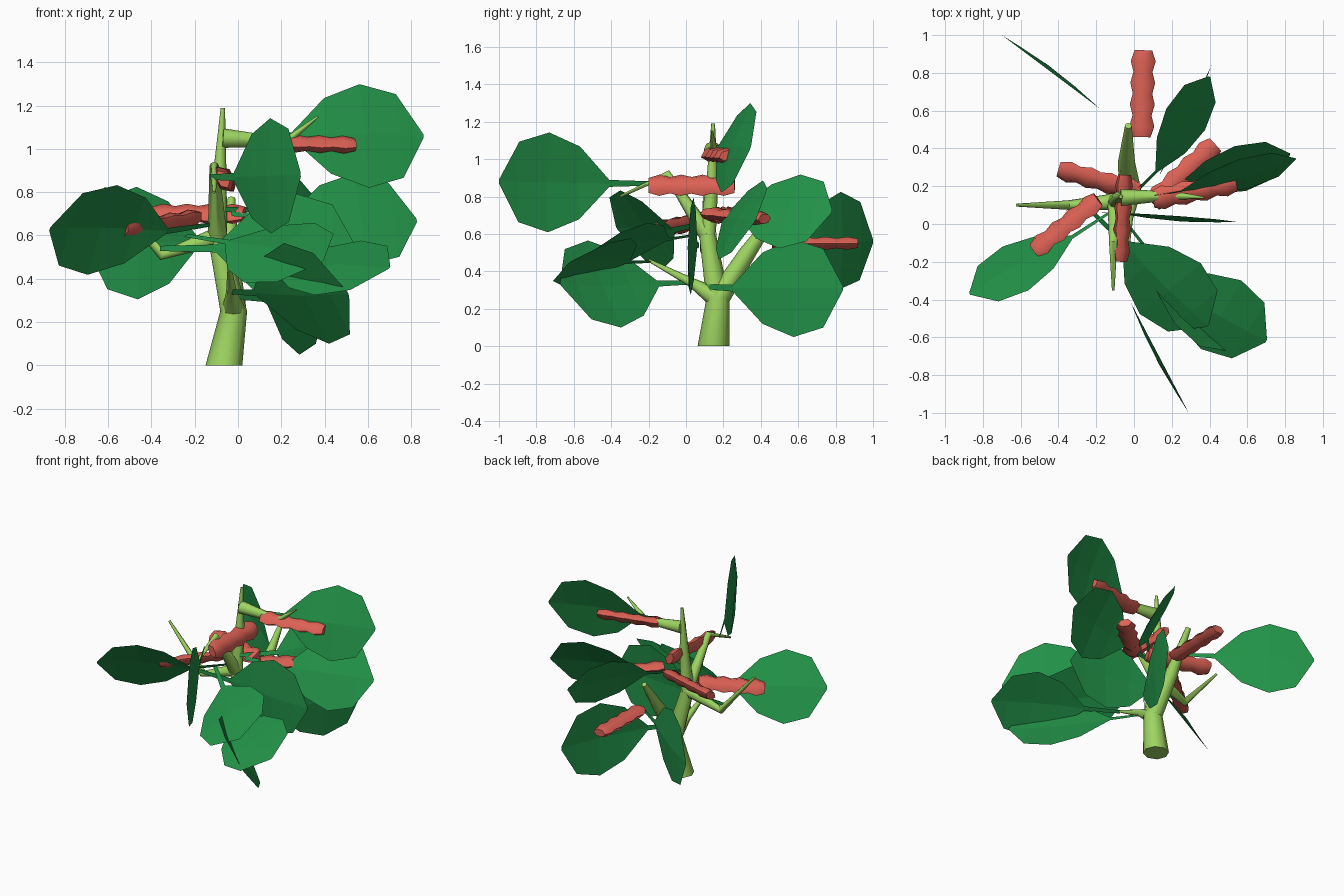
import bpy, math
from mathutils import Vector

if "Cube" in bpy.data.objects:
    bpy.data.objects.remove(bpy.data.objects["Cube"])


def material(name, rgb):
    m = bpy.data.materials.new(name)
    m.diffuse_color = (*rgb, 1)
    m.use_nodes = True
    m.node_tree.nodes["Principled BSDF"].inputs["Base Color"].default_value = m.diffuse_color
    return m


STEM = material("stem_green", (0.34, 0.66, 0.12))
LEAF = material("leaf_green", (0.016, 0.29, 0.065))
CORAL = material("coral_red", (0.72, 0.12, 0.09))


def make(name, verts, faces, mat, smooth):
    me = bpy.data.meshes.new(name)
    me.from_pydata([tuple(v) for v in verts], [], faces)
    me.materials.append(mat)
    ob = bpy.data.objects.new(name, me)
    bpy.context.collection.objects.link(ob)
    if smooth:
        bpy.context.view_layer.objects.active = ob
        ob.select_set(True)
        bpy.ops.object.shade_smooth_by_angle(angle=math.radians(50))
        ob.select_set(False)
    return ob


def loft(name, rings, mat, smooth):
    """Skin equal-sized rings of points and cap both ends."""
    n = len(rings[0])
    verts = [p for r in rings for p in r]
    faces = [(i * n + j, i * n + (j + 1) % n, (i + 1) * n + (j + 1) % n, (i + 1) * n + j)
             for i in range(len(rings) - 1) for j in range(n)]
    faces += [tuple(reversed(range(n))), tuple(range(len(verts) - n, len(verts)))]
    return make(name, verts, faces, mat, smooth)


def oval(c, a, b, sides):
    return [c + a * math.cos(2 * math.pi * k / sides) + b * math.sin(2 * math.pi * k / sides)
            for k in range(sides)]


def stem(name, pts, ref, flat=False):
    """Tapered tube through (x, y, z, radius) points."""
    cs = [Vector(p[:3]) for p in pts]
    rings = []
    for i, c in enumerate(cs):
        d = (cs[min(i + 1, len(cs) - 1)] - cs[max(i - 1, 0)]).normalized()
        if flat:
            d = Vector((0, 0, 1))
        a = Vector(ref)
        a = (a - d * a.dot(d)).normalized()
        rings.append(oval(c, a * pts[i][3], d.cross(a) * pts[i][3], 8))
    return loft(name, rings, STEM, True)


def frame(start, tip, width):
    s, t, w = Vector(start), Vector(tip), Vector(width)
    d = (t - s).normalized()
    w = (w - d * w.dot(d)).normalized()
    return s, t, w, d.cross(w)


def flower(name, start, tip, width):
    """Flattened, knobbly spike."""
    s, t, w, n = frame(start, tip, width)
    rad = [0.72, 1, 0.76, 1, 0.78, 1, 0.76, 1, 0.7]
    rings = [oval(s.lerp(t, i / 8), w * 0.066 * r, n * 0.04 * r, 6)
             for i, r in enumerate(rad)]
    return loft(name, rings, CORAL, True)


# position along blade, half width, midrib lift
BLADE = [(0, 0.018, 0), (0.27, 0.19, 0.015), (0.55, 0.26, 0.02), (0.82, 0.21, 0.01), (1, 0.01, 0)]


def leaf(name, start, base, tip, width):
    """Ribbon stalk from start to base, then a slightly folded blade to the tip."""
    b, t, w, n = frame(base, tip, width)
    s = Vector(start)
    k = (t - b).length / 0.65
    rows = [(s, 0.012, 0)] + [(b.lerp(t, u), hw * k, f) for u, hw, f in BLADE]
    verts, faces = [], []
    for c, hw, f in rows:
        verts += [c - w * hw, c + n * f, c + w * hw]
    for i in range(len(rows) - 1):
        o = i * 3
        faces += [(o, o + 1, o + 4, o + 3), (o + 1, o + 2, o + 5, o + 4)]
    return make(name, verts, faces, LEAF, False)


# trunk
stem("trunk", [(-.065, .147, 0, .085), (-.02, .17, .25, .062), (-.095, .115, .6, .045),
               (-.085, .14, .87, .032), (-.07, .145, 1.19, .01)], (1, 0, 0), True)

# branches
stem("back_branch", [(-.02, .17, .25, .06), (-.04, .33, .5, .045), (-.03, .52, .77, .018)], (1, 0, 0))
stem("left_branch", [(-.08, .12, .6, .045), (-.35, .1, .51, .025), (-.62, .1, .82, .008)], (0, 1, 0))
stem("front_branch", [(-.095, .11, .6, .045), (-.11, -.1, .92, .022), (-.11, -.35, .8, .007)], (1, 0, 0))
stem("low_branch", [(-.02, .16, .26, .055), (-.03, .03, .34, .025), (-.04, -.2, .46, .008)], (1, 0, 0))
stem("right_branch", [(-.07, .14, 1.05, .045), (.22, .15, 1.03, .022), (.37, .14, 1.15, .005)], (0, 1, 0))

# flower spikes: start, tip, width direction
FLOWERS = [
    ((.04, .46, .55), (.05, .92, .55), (1, 0, 0)),
    ((.1, .13, 1.03), (.54, .22, 1.02), (-.2, 1, .3)),
    ((.1, .11, .71), (.43, .42, .68), (-.7, .7, .1)),
    ((.03, .17, .7), (-.4, .29, .7), (.2, .8, .5)),
    ((-.19, .13, .68), (-.53, -.14, .625), (.5, -.6, .5)),
    ((-.05, .26, .86), (-.07, -.2, .86), (-.5, 0, .85)),
]
for i, f in enumerate(FLOWERS):
    flower(f"flower_spike_{i + 1}", *f)

# leaves: stalk start, blade base, tip, width direction
LEAVES = [
    ((-.13, -.2, .87), (-.02, -.41, .87), (.29, -1.0, .88), (0, 0, 1)),
    ((-.03, .51, .57), (-.18, .61, .57), (-.7, 1.0, .56), (0, 0, 1)),
    ((-.13, .06, .65), (-.33, -.07, .62), (-.87, -.37, .63), (.1, -.5, .75)),
    ((.0, .13, 1.05), (.25, .17, 1.06), (.857, .345, 1.06), (-.08, .15, .49)),
    ((-.03, .12, .7), (.24, .2, .68), (.826, .37, .67), (-.05, .13, .24)),
    ((-.06, .1, .72), (.12, .28, .72), (.4, .78, .72), (-.5, .2, .9)),
    ((-.36, .07, .54), (-.1, .06, .54), (.55, .01, .53), (0, .03, 1)),
    ((-.24, .08, .6), (-.05, -.1, .57), (.39, -.54, .48), (.55, .6, .55)),
    ((-.04, -.19, .45), (.17, -.31, .45), (.7, -.62, .45), (.3, .6, .4)),
    ((-.05, .02, .34), (.08, -.15, .335), (.51, -.67, .33), (-.4, -.3, .85)),
    ((-.05, .06, .32), (.13, .25, .31), (.41, .84, .31), (0, 0, 1)),
]
for i, l in enumerate(LEAVES):
    leaf(f"leaf_{i + 1}", *l)
